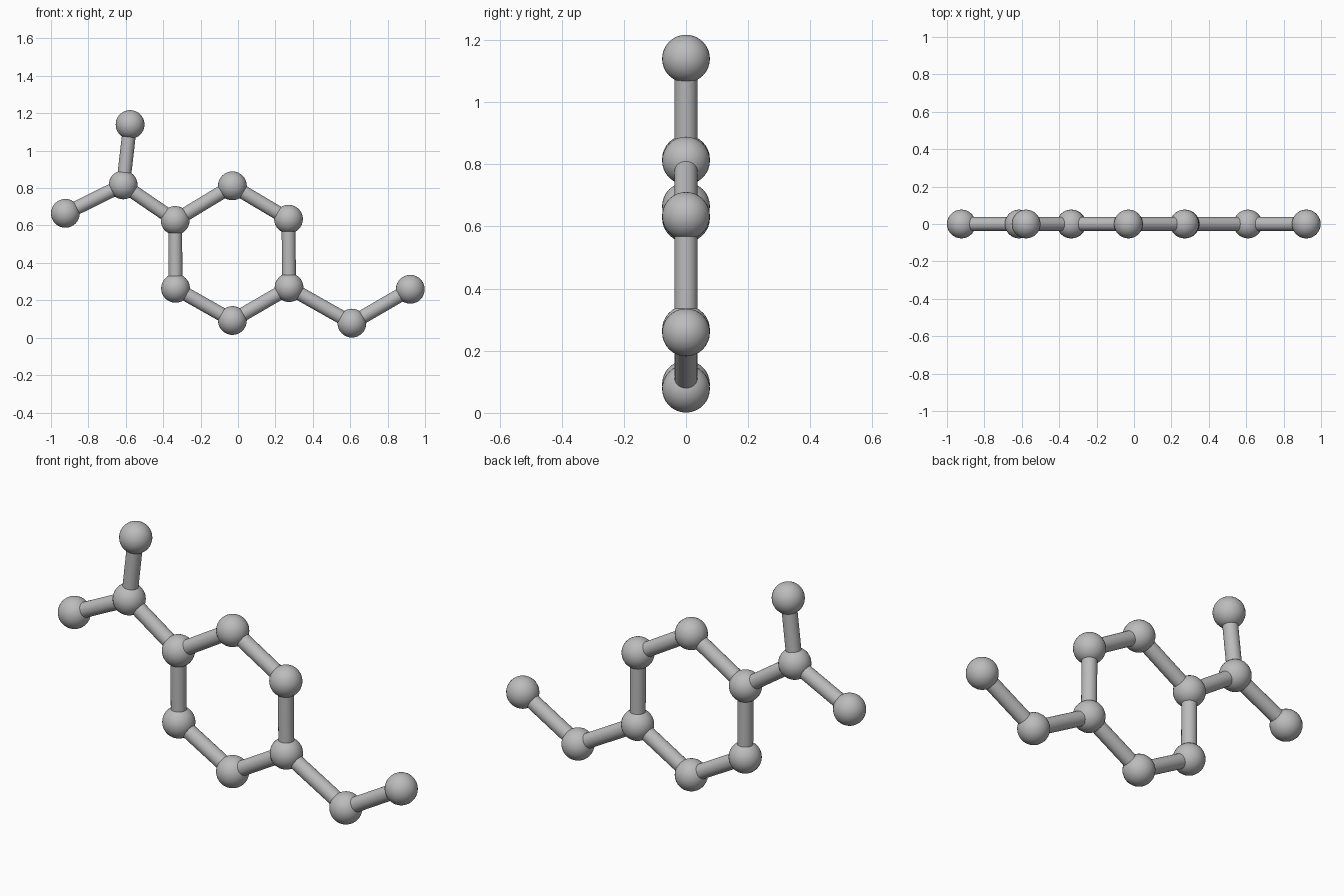
import bpy
import math
from mathutils import Vector

cube = bpy.data.objects.get("Cube")
if cube:
    bpy.data.objects.remove(cube, do_unlink=True)

BALL_RADIUS = 0.077
ROD_RADIUS = 0.037

# One plain grey for everything
grey = bpy.data.materials.new("grey")
grey.use_nodes = True
colour = (0.5, 0.5, 0.5, 1)
grey.diffuse_color = colour
grey.node_tree.nodes["Principled BSDF"].inputs["Base Color"].default_value = colour

# Ball centres in the x-z plane
balls = {
    "ring_upper_right": (-0.336, 0.627),
    "ring_top": (-0.03, 0.812),
    "ring_upper_left": (0.27, 0.634),
    "ring_lower_left": (0.273, 0.268),
    "ring_bottom": (-0.03, 0.092),
    "ring_lower_right": (-0.334, 0.264),
    "fork": (-0.614, 0.817),
    "fork_top_end": (-0.577, 1.14),
    "fork_side_end": (-0.923, 0.665),
    "tail_bend": (0.609, 0.078),
    "tail_end": (0.921, 0.259),
}

# Rods: the closed ring, then the fork and the tail
ring = [name for name in balls if name.startswith("ring")]
rods = list(zip(ring, ring[1:] + ring[:1])) + [
    ("ring_upper_right", "fork"),
    ("fork", "fork_top_end"),
    ("fork", "fork_side_end"),
    ("ring_lower_left", "tail_bend"),
    ("tail_bend", "tail_end"),
]


def finish(name):
    obj = bpy.context.object
    obj.name = name
    obj.data.materials.append(grey)
    bpy.ops.object.shade_smooth_by_angle(angle=math.radians(40))


def centre(name):
    x, z = balls[name]
    return Vector((x, 0, z))


for name in balls:
    bpy.ops.mesh.primitive_uv_sphere_add(
        segments=32, ring_count=16, radius=BALL_RADIUS, location=centre(name))
    finish(name + "_ball")

for start, end in rods:
    a, b = centre(start), centre(end)
    span = b - a
    bpy.ops.mesh.primitive_cylinder_add(
        vertices=24, radius=ROD_RADIUS, depth=span.length, location=(a + b) / 2,
        rotation=span.to_track_quat("Z", "Y").to_euler())
    finish("rod_" + start + "_to_" + end)
